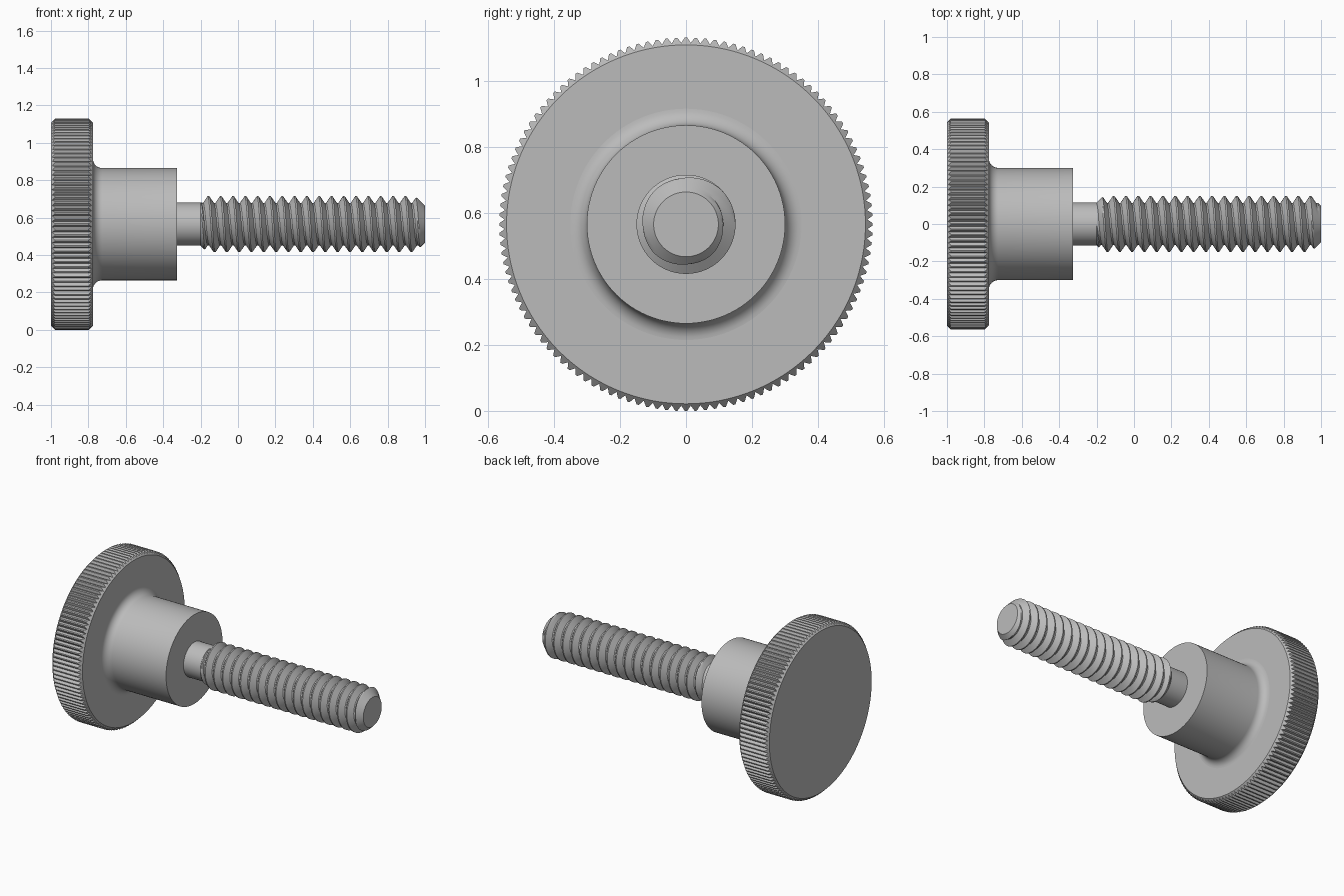
import bpy, bmesh, math

if "Cube" in bpy.data.objects:
    bpy.data.objects.remove(bpy.data.objects["Cube"])

AXIS_Z = 0.565          # height of the screw axis, which runs along x
TAU = 2 * math.pi

steel = bpy.data.materials.new("grey_steel")
steel.use_nodes = True
steel.diffuse_color = (0.5, 0.5, 0.5, 1)
steel.node_tree.nodes["Principled BSDF"].inputs["Base Color"].default_value = (0.5, 0.5, 0.5, 1)


def point(x, r, a):
    return (x, r * math.cos(a), AXIS_Z + r * math.sin(a))


def finish(bm, name, smooth_angle=None):
    bmesh.ops.recalc_face_normals(bm, faces=bm.faces)
    mesh = bpy.data.meshes.new(name)
    bm.to_mesh(mesh)
    bm.free()
    mesh.materials.append(steel)
    ob = bpy.data.objects.new(name, mesh)
    bpy.context.collection.objects.link(ob)
    if smooth_angle:
        bpy.ops.object.select_all(action="DESELECT")
        ob.select_set(True)
        bpy.context.view_layer.objects.active = ob
        bpy.ops.object.shade_smooth_by_angle(angle=math.radians(smooth_angle))
    return ob


def loft(name, rings, smooth_angle=None):
    """Skin a list of rings of points and cap both ends."""
    bm = bmesh.new()
    rows = [[bm.verts.new(p) for p in ring] for ring in rings]
    n = len(rows[0])
    for a, b in zip(rows, rows[1:]):
        for i in range(n):
            bm.faces.new((a[i], a[(i + 1) % n], b[(i + 1) % n], b[i]))
    bm.faces.new(rows[0])
    bm.faces.new(rows[-1])
    return finish(bm, name, smooth_angle)


def lathe(name, profile, sides=96):
    return loft(name, [[point(x, r, TAU * i / sides) for i in range(sides)]
                       for x, r in profile], 35)


# Knurled head: V teeth whose ends run out on a chamfer at both faces
TEETH, FACE_R, TIP_R, ROOT_R = 120, 0.543, 0.565, 0.549
X0, X1 = -1.0, -0.776
tooth = [(-0.12, TIP_R), (0.12, TIP_R), (0.5, ROOT_R)]
rim = [(TAU * (t + f) / TEETH, r) for t in range(TEETH) for f, r in tooth]
loft("knurled_head", [
    [point(X0, FACE_R, a) for a, r in rim],
    [point(X0 + (r - FACE_R), r, a) for a, r in rim],
    [point(X1 - (r - FACE_R), r, a) for a, r in rim],
    [point(X1, FACE_R, a) for a, r in rim],
])

# Hub with a fillet where it meets the head
F = 0.05
fillet = [(X1 + F - F * math.cos(t), 0.30 + F - F * math.sin(t))
          for t in (math.pi / 2 * k / 8 for k in range(9))]
lathe("hub", [(X1 - 0.02, 0.30 + F)] + fillet + [(-0.325, 0.30)])

# Plain neck between hub and thread
lathe("neck", [(-0.345, 0.115), (-0.19, 0.115)], 64)

# Threaded shank: a helical surface trimmed to chamfered ends
PITCH, MAJOR, MINOR = 0.0658, 0.15, 0.113
START, END, SIDES = -0.2, 1.0, 64
steps = [0, 0.06, 0.16, 0.26, 0.36, 0.44, 0.56, 0.64, 0.74, 0.84, 0.94]
PHASE = -0.158 - PITCH * 0.25


def thread_radius(x, a):
    u = ((x - PHASE) / PITCH - a / TAU) % 1.0
    d = min(u, 1 - u)                       # distance from the crest
    k = min(max((d - 0.06) / 0.38, 0), 1)
    r = MAJOR + (MINOR - MAJOR) * k
    return min(r, 0.115 + (x - START), 0.098 + (END - x))


bm = bmesh.new()
n = len(steps)
rows = range(-4 * n, 21 * n)
columns = []
for j in range(SIDES):
    a = TAU * j / SIDES
    column = []
    for i in rows:
        x = PHASE + PITCH * (i // n + steps[i % n] + j / SIDES)
        x = min(max(x, START), END)
        column.append(bm.verts.new(point(x, thread_radius(x, a), a)))
    columns.append(column)
for j in range(SIDES):
    left, right = columns[j], columns[(j + 1) % SIDES]
    shift = n if j == SIDES - 1 else 0      # the seam climbs one turn
    for i in range(len(rows) - 1 - shift):
        bm.faces.new((left[i], right[i + shift], right[i + shift + 1], left[i + 1]))
bmesh.ops.remove_doubles(bm, verts=bm.verts, dist=0.00005)
rim_edges = [e for e in bm.edges if e.is_boundary]
bmesh.ops.holes_fill(bm, edges=rim_edges, sides=0)
finish(bm, "threaded_shank", 25)
